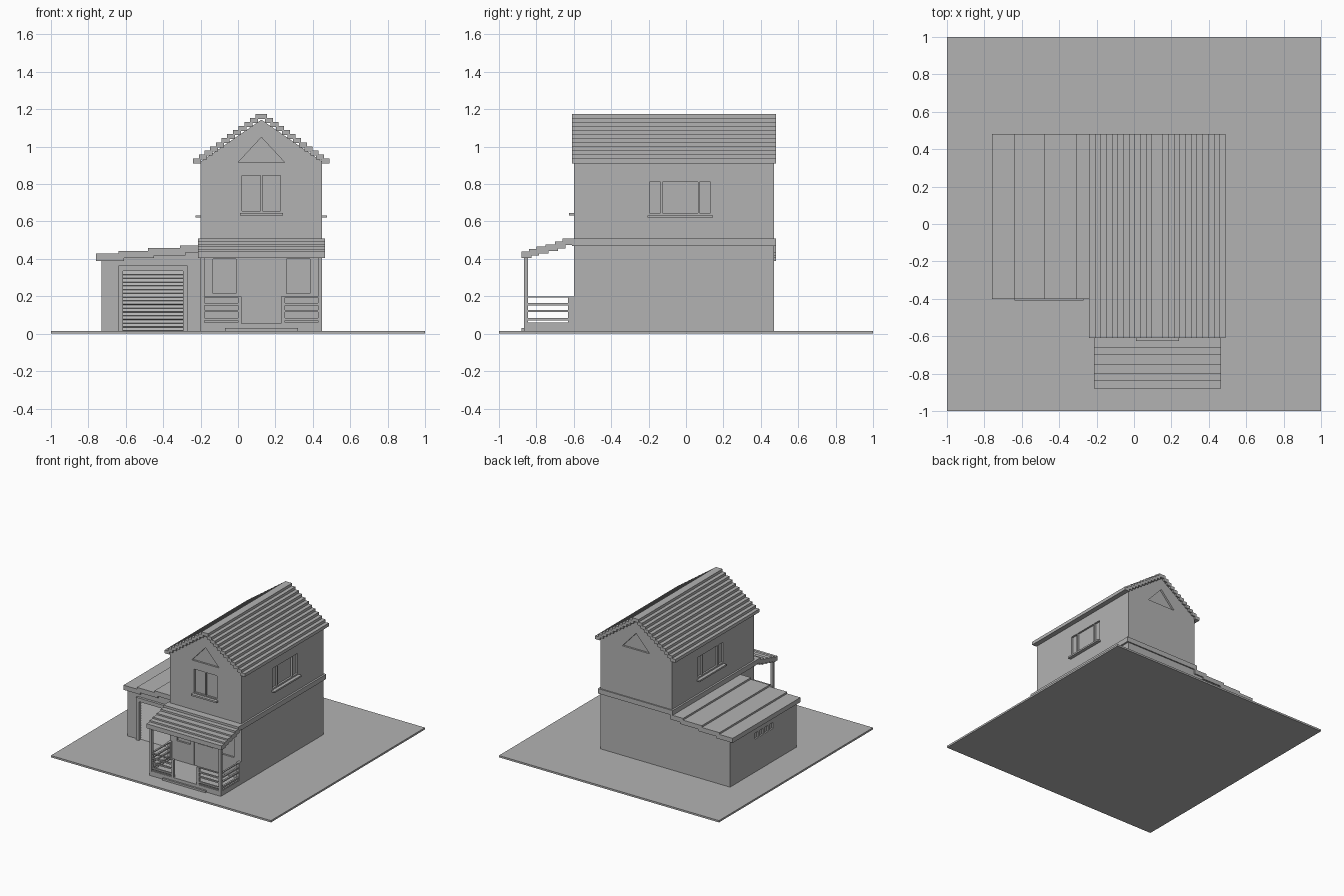
import bpy, bmesh
from mathutils import Matrix, Vector

cube = bpy.data.objects.get("Cube")
if cube:
    bpy.data.objects.remove(cube)

GREY = (0.45, 0.45, 0.45, 1)
mat = bpy.data.materials.new("plain_grey")
mat.use_nodes = True
mat.diffuse_color = GREY
mat.node_tree.nodes["Principled BSDF"].inputs["Base Color"].default_value = GREY

MID = 0.125          # house centre line
BASE = 0.015         # top of the ground slab


def finish(name, bm):
    bmesh.ops.recalc_face_normals(bm, faces=bm.faces)
    me = bpy.data.meshes.new(name)
    bm.to_mesh(me)
    bm.free()
    me.materials.append(mat)
    ob = bpy.data.objects.new(name, me)
    bpy.context.collection.objects.link(ob)
    return ob


def add_box(bm, x, y, z, tilt=0):
    """Box from three (low, high) ranges, optionally tilted about x."""
    lo, hi = (Vector(v) for v in zip(x, y, z))
    m = (Matrix.Translation((lo + hi) / 2) @ Matrix.Rotation(tilt, 4, 'X')
         @ Matrix.Diagonal((*(hi - lo), 1)))
    bmesh.ops.create_cube(bm, size=1, matrix=m)


def add_prism(bm, profile, y0, y1):
    """Extrude an xz outline along y."""
    face = bm.faces.new([bm.verts.new((x, y0, z)) for x, z in profile])
    ext = bmesh.ops.extrude_face_region(bm, geom=[face])
    verts = [v for v in ext["geom"] if isinstance(v, bmesh.types.BMVert)]
    bmesh.ops.translate(bm, verts=verts, vec=(0, y1 - y0, 0))


def boxes(name, items):
    bm = bmesh.new()
    for item in items:
        add_box(bm, *item)
    return finish(name, bm)


def flip(r):
    """Mirror an x range across the house centre line."""
    return (2 * MID - r[1], 2 * MID - r[0])


def cut(ob, cutter):
    mod = ob.modifiers.new("openings", 'BOOLEAN')
    mod.operation, mod.solver, mod.object = 'DIFFERENCE', 'EXACT', cutter
    cutter.hide_render = True
    bpy.context.view_layer.objects.active = ob
    bpy.ops.object.modifier_apply(modifier=mod.name)
    bpy.data.objects.remove(cutter)


# Ground
boxes("ground", [((-1, 1), (-1, 1), (0, BASE))])

# House walls with gables
bm = bmesh.new()
add_prism(bm, [(-.2, .01), (.45, .01), (.45, .92), (MID, 1.144), (-.2, .92)], -.6, .47)
walls = finish("house_walls", bm)

# Recessed windows, door opening and gable triangles
bm = bmesh.new()
front = (-.7, -.585)
pane = (.13, .228)
side_window = (.26, .385)
for r in (pane, flip(pane)):
    add_box(bm, r, front, (.655, .845))
for r in (side_window, flip(side_window)):
    add_box(bm, r, front, (.215, .4))
add_box(bm, (.022, .228), (-.7, -.575), (.055, .4))
for x in ((.435, .6), flip((.435, .6))):
    for y in ((-.195, -.135), (-.125, .063), (.072, .132)):
        add_box(bm, x, y, (.645, .81))
for y0, y1 in ((-.7, -.585), (.455, .6)):
    add_prism(bm, [(0, .915), (.25, .915), (MID, 1.05)], y0, y1)
cut(walls, finish("house_cutter", bm))

# Door leaf with four panes
door = boxes("front_door", [((.022, .228), (-.595, -.57), (.055, .4))])
panes = (.132, .198)
cut(door, boxes("door_cutter", [(x, (-.7, -.587), z)
                                for x in (panes, flip(panes))
                                for z in ((.24, .31), (.32, .39))]))

# Window sills
sill_x = (.44, .477)
boxes("window_sills", [((.01, .24), (-.625, -.59), (.633, .646)),
                       (sill_x, (-.205, .145), (.62, .633)),
                       (flip(sill_x), (-.205, .145), (.62, .633))])

# Floor band round the house
boxes("floor_band", [((-.215, .465), (-.61, .48), (.47, .51))])

# Main roof of overlapping stepped planks
STEPS = 12
run, rise = .365 / STEPS, .0217
planks = []
for i in range(STEPS):
    x0, z0 = -.24 + i * run, .91 + i * rise
    r = (x0, min(x0 + run * 1.4, MID))
    for side in (r, flip(r)):
        planks.append((side, (-.61, .48), (z0, z0 + .0265)))
boxes("main_roof", planks)

# Garage walls, door opening and side vents
bm = bmesh.new()
add_prism(bm, [(-.73, .01), (-.19, .01), (-.19, .45), (-.73, .4)], -.39, .47)
garage = finish("garage_walls", bm)
openings = [((-.615, -.295), (-.5, -.36), (.0, .335))]
for i in range(4):
    y = -.09 + i * .065
    openings.append(((-.8, -.715), (y, y + .045), (.285, .335)))
cut(garage, boxes("garage_cutter", openings))

# Garage door frame and slats
boxes("garage_door_frame", [((-.64, -.615), (-.41, -.385), (BASE, .365)),
                            ((-.295, -.27), (-.41, -.385), (BASE, .365)),
                            ((-.615, -.295), (-.41, -.385), (.335, .365))])
boxes("garage_door_slats", [((-.615, -.295), (-.383, -.375),
                             (BASE + i * .02, BASE + .023 + i * .02), -.4)
                            for i in range(16)])

# Garage roof
roof_edges = [-.76, -.64, -.48, -.31, -.2]
boxes("garage_roof", [((x, min(roof_edges[i + 1] + .03, -.195)), (-.4, .48),
                       (.39 + i * .0145, .428 + i * .0145))
                      for i, x in enumerate(roof_edges[:-1])])

# Porch floor and step
boxes("porch_floor", [((-.2, .45), (-.865, -.59), (.01, .055))])
boxes("porch_step", [((-.07, .32), (-.88, -.86), (.01, .03))])

# Porch posts
post = (.428, .45)
boxes("porch_posts", [(x, (-.866, -.844), (.05, .42)) for x in (post, flip(post))])

# Slotted porch railings
rails = [(.055, .06), (.07, .083), (.115, .126), (.152, .163), (.193, .2)]
parts = []
newel, rail_run = (.23, .25), (.24, .44)
for side in (lambda r: r, flip):
    parts.append((side(newel), (-.865, -.845), (.05, .2)))
    parts.append((side(post), (-.63, -.595), (.05, .2)))
    for z in rails:
        parts.append((side(rail_run), (-.862, -.848), z))
        parts.append((side((.432, .446)), (-.855, -.61), z))
boxes("porch_railings", parts)

# Porch roof of stepped planks
edges = [-.88, -.84, -.8, -.75, -.7, -.66, -.59]
tops = [.44, .453, .465, .477, .492, .51]
boxes("porch_roof", [((-.215, .465), (edges[i], edges[i + 1] + .015), (t - .036, t))
                     for i, t in enumerate(tops)])
